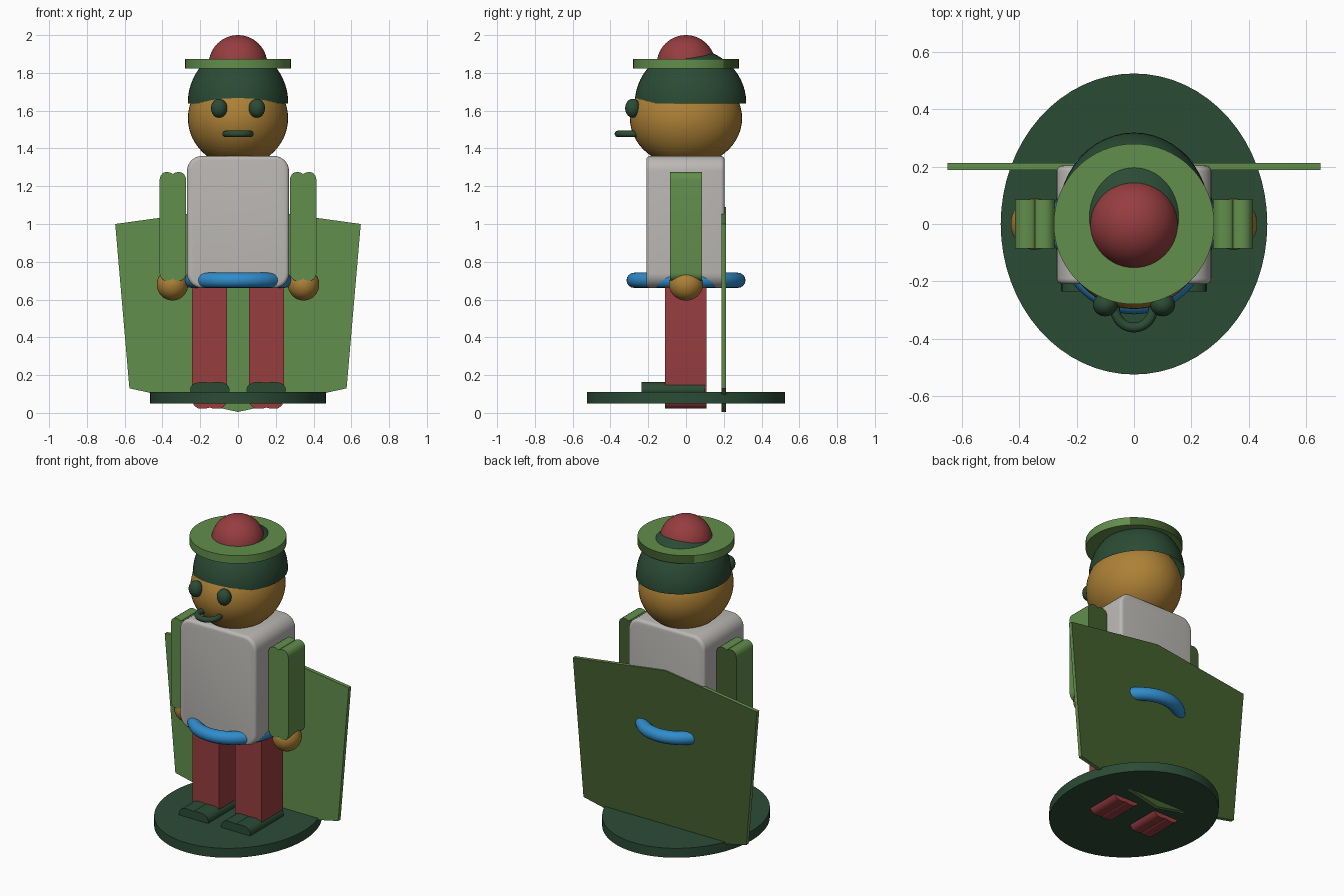
import bpy, bmesh, math
from mathutils import Matrix, Vector

if "Cube" in bpy.data.objects:
    bpy.data.objects.remove(bpy.data.objects["Cube"], do_unlink=True)


def material(name, r, g, b):
    color = [((c / 255 + 0.055) / 1.055) ** 2.4 for c in (r, g, b)] + [1]
    mat = bpy.data.materials.new(name)
    mat.use_nodes = True
    mat.diffuse_color = color
    mat.node_tree.nodes["Principled BSDF"].inputs["Base Color"].default_value = color
    return mat


GREEN = material("leaf green", 98, 142, 76)
MOSS = material("moss green", 66, 95, 46)
DARK = material("dark green", 43, 75, 53)
RED = material("brick red", 150, 61, 63)
GREY = material("light grey", 187, 184, 180)
BLUE = material("bright blue", 48, 140, 203)
TAN = material("golden brown", 173, 129, 54)


def finish(name, bm, mat, angle=35):
    bmesh.ops.recalc_face_normals(bm, faces=bm.faces)
    mesh = bpy.data.meshes.new(name)
    bm.to_mesh(mesh)
    bm.free()
    mesh.materials.append(mat)
    ob = bpy.data.objects.new(name, mesh)
    bpy.context.collection.objects.link(ob)
    bpy.ops.object.select_all(action="DESELECT")
    ob.select_set(True)
    bpy.context.view_layer.objects.active = ob
    bpy.ops.object.shade_smooth_by_angle(angle=math.radians(angle))
    return ob


def darken_back(ob):
    """Give the faces that look backwards the darker green."""
    ob.data.materials.append(MOSS)
    for face in ob.data.polygons:
        if face.normal.y > 0.7:
            face.material_index = 1


def ellipsoid(name, center, radii, mat, cut_z=None):
    bm = bmesh.new()
    bmesh.ops.create_uvsphere(bm, u_segments=48, v_segments=28, radius=1)
    bmesh.ops.transform(bm, verts=bm.verts, matrix=Matrix.LocRotScale(Vector(center), None, Vector(radii)))
    if cut_z is not None:
        bmesh.ops.bisect_plane(bm, geom=bm.verts[:] + bm.edges[:] + bm.faces[:],
                               plane_co=(0, 0, cut_z), plane_no=(0, 0, 1), clear_inner=True)
    return finish(name, bm, mat)


def disc(name, rx, ry, z0, z1, mat):
    bm = bmesh.new()
    bmesh.ops.create_cone(bm, cap_ends=True, segments=64, radius1=1, radius2=1, depth=1)
    bmesh.ops.transform(bm, verts=bm.verts,
                        matrix=Matrix.LocRotScale(Vector((0, 0, (z0 + z1) / 2)), None, Vector((rx, ry, z1 - z0))))
    return finish(name, bm, mat)


def ring(name, center, major, minor, mat, squeeze=1):
    bpy.ops.mesh.primitive_torus_add(location=center, major_radius=major, minor_radius=minor,
                                     major_segments=64, minor_segments=16)
    ob = bpy.context.object
    ob.name = name
    ob.scale.x = squeeze
    ob.data.materials.append(mat)
    bpy.ops.object.shade_smooth()


def extrude(name, outline, y0, y1, mat):
    """Push an x-z outline along y."""
    bm = bmesh.new()
    face = bm.faces.new([bm.verts.new((x, y0, z)) for x, z in outline])
    out = bmesh.ops.extrude_face_region(bm, geom=[face])["geom"]
    bmesh.ops.translate(bm, vec=(0, y1 - y0, 0), verts=[v for v in out if isinstance(v, bmesh.types.BMVert)])
    return finish(name, bm, mat)


def double_bump(cx, w, z0, z1, corner, dip):
    """Bar outline whose ends are two soft humps with a crease between."""
    steps = 5
    half = []
    for i in range(steps + 1):          # crease to hump top
        a = math.pi / 2 * i / steps
        half.append((w / 2 * (1 - math.cos(a)), dip * (1 - math.sin(a))))
    for i in range(1, steps + 1):       # hump top to outer corner
        a = math.pi / 2 * i / steps
        half.append((w / 2 * (1 + math.sin(a)), corner * (1 - math.cos(a))))
    end = [(-x, d) for x, d in reversed(half)] + half[1:]
    return [(cx + x, z1 - d) for x, d in end] + [(cx + x, z0 + d) for x, d in reversed(end)]


# Stand and cape
disc("base", 0.465, 0.525, 0.05, 0.11, DARK)
cape = [(-0.65, 1.0), (0, 1.09), (0.65, 1.0), (0.575, 0.13), (0, 0.005), (-0.575, 0.13)]
darken_back(extrude("cape", cape, 0.189, 0.213, GREEN))

# Torso: broad rounding seen from the front, tight rounding on the rims
bm = bmesh.new()
bmesh.ops.create_cube(bm, size=1)
bmesh.ops.transform(bm, verts=bm.verts,
                    matrix=Matrix.LocRotScale(Vector((0, -0.003, 1.01)), None, Vector((0.54, 0.414, 0.70))))
along_y = [e for e in bm.edges if abs(e.verts[0].co.y - e.verts[1].co.y) > 0.1]
bmesh.ops.bevel(bm, geom=along_y, offset=0.08, segments=8, profile=0.5, affect="EDGES")
bm.normal_update()
rims = [e for e in bm.edges if any(abs(f.normal.y) > 0.9 for f in e.link_faces)]
bmesh.ops.bevel(bm, geom=rims, offset=0.02, segments=4, profile=0.5, affect="EDGES")
finish("torso", bm, GREY)
ring("belt", (0, 0, 0.702), 0.275, 0.04, BLUE, squeeze=0.9)

# Limbs and eyes, one of each per side
for side, s in (("left", 1), ("right", -1)):
    extrude(side + "_leg", double_bump(s * 0.15, 0.093, 0.022, 0.70, 0.05, 0.008), -0.11, 0.108, RED)
    extrude(side + "_shoe", double_bump(s * 0.149, 0.104, 0.08, 0.163, 0.04, 0.004), -0.235, 0.10, DARK)
    arm = extrude(side + "_arm", double_bump(s * 0.345, 0.07, 0.70, 1.275, 0.042, 0.014), -0.085, 0.085, GREEN)
    darken_back(arm)
    ellipsoid(side + "_hand", (s * 0.347, 0, 0.68), (0.083, 0.09, 0.085), TAN)
    ellipsoid(side + "_eye", (s * 0.1, -0.282, 1.613), (0.043, 0.04, 0.05), DARK)

# Head, hair and mouth
ellipsoid("head", (0, 0, 1.56), (0.265, 0.297, 0.255), TAN)
ellipsoid("hair", (0, 0.024, 1.64), (0.266, 0.295, 0.288), DARK, cut_z=1.638)
ring("mouth", (0, -0.295, 1.477), 0.066, 0.017, DARK)

# Hat
darken_back(disc("hat_brim", 0.28, 0.28, 1.822, 1.873, GREEN))
ellipsoid("hat_crown", (0, 0, 1.845), (0.155, 0.155, 0.155), RED)
